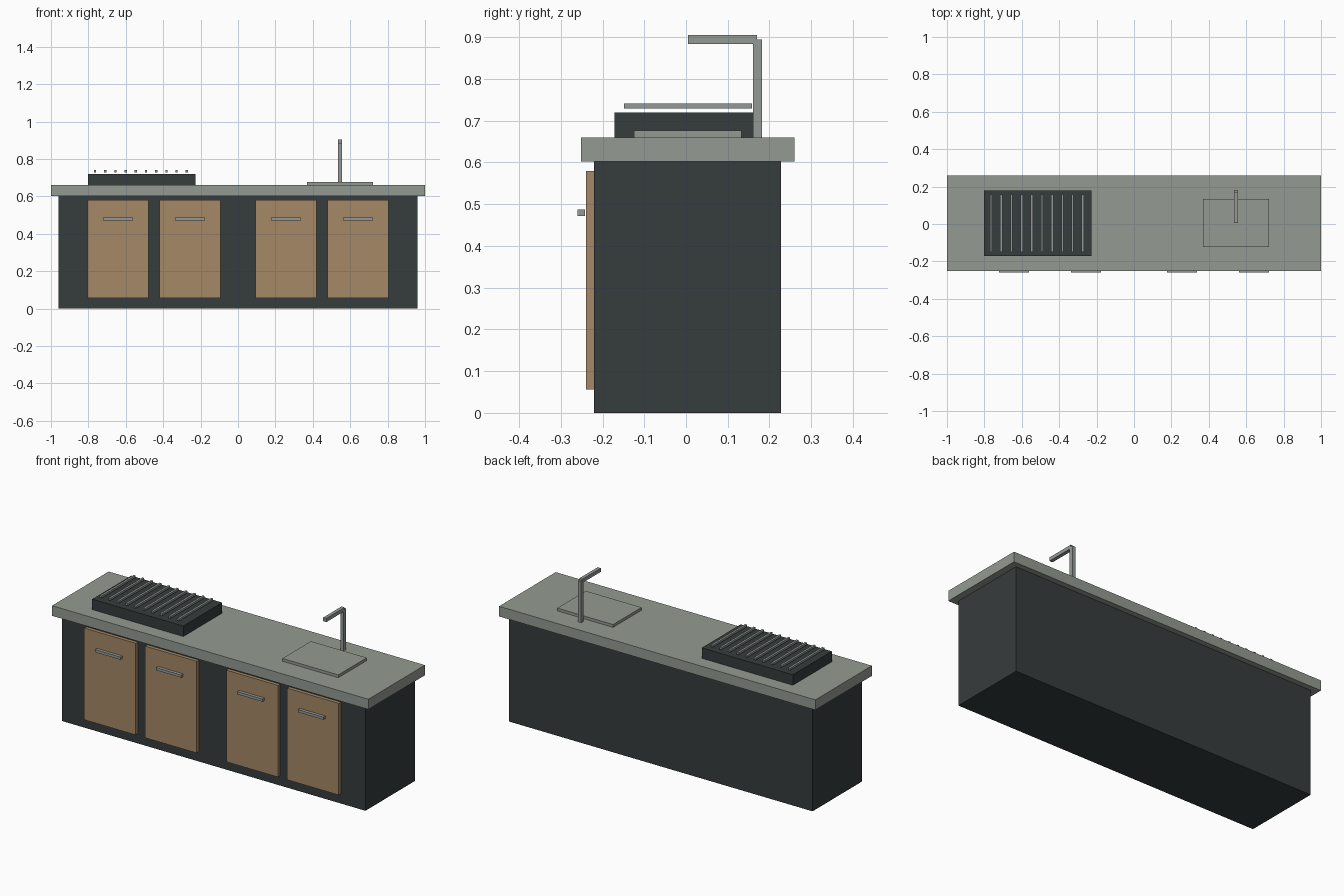
import bpy

cube = bpy.data.objects.get("Cube")
if cube:
    bpy.data.objects.remove(cube, do_unlink=True)


def material(name, srgb):
    linear = [(c / 255 / 12.92) if c < 11 else ((c / 255 + 0.055) / 1.055) ** 2.4 for c in srgb]
    mat = bpy.data.materials.new(name)
    mat.use_nodes = True
    mat.diffuse_color = (*linear, 1)
    mat.node_tree.nodes["Principled BSDF"].inputs["Base Color"].default_value = (*linear, 1)
    return mat


charcoal = material("charcoal", (54, 60, 60))
stone = material("grey stone", (148, 154, 146))
steel = material("steel", (148, 154, 150))
wood = material("warm wood", (166, 136, 102))


def box(name, x, y, z, mat):
    """Box spanning the (low, high) range on each axis."""
    spans = (x, y, z)
    bpy.ops.mesh.primitive_cube_add(size=1, location=[(a + b) / 2 for a, b in spans])
    obj = bpy.context.object
    obj.name = obj.data.name = name
    obj.scale = [b - a for a, b in spans]
    bpy.ops.object.transform_apply(location=False, rotation=False, scale=True)
    obj.data.materials.append(mat)
    return obj


def around(centre, width):
    return centre - width / 2, centre + width / 2


# Cabinet and worktop
box("cabinet", (-0.96, 0.96), (-0.22, 0.228), (0, 0.602), charcoal)
box("worktop", (-1, 1), (-0.251, 0.26), (0.602, 0.66), stone)

# Doors with bar handles
for label, x in (("far_right", -0.642), ("right", -0.257), ("left", 0.257), ("far_left", 0.642)):
    box(label + "_door", around(x, 0.326), (-0.24, -0.22), (0.056, 0.58), wood)
    box(label + "_handle", around(x, 0.16), (-0.26, -0.242), (0.472, 0.487), steel)

# Grill body and its row of bars
box("grill", (-0.802, -0.226), (-0.171, 0.18), (0.66, 0.72), charcoal)
bars = 10
for i in range(bars):
    x = -0.764 + i * 0.49 / (bars - 1)
    box(f"grill_bar_{i + 1}", around(x, 0.012), (-0.149, 0.158), (0.729, 0.741), steel)

# Sink plate and angular tap
box("sink", (0.368, 0.721), (-0.124, 0.133), (0.66, 0.676), stone)
box("tap_post", around(0.545, 0.02), (0.16, 0.182), (0.66, 0.895), steel)
box("tap_spout", around(0.545, 0.02), (0.005, 0.17), (0.884, 0.905), steel)
